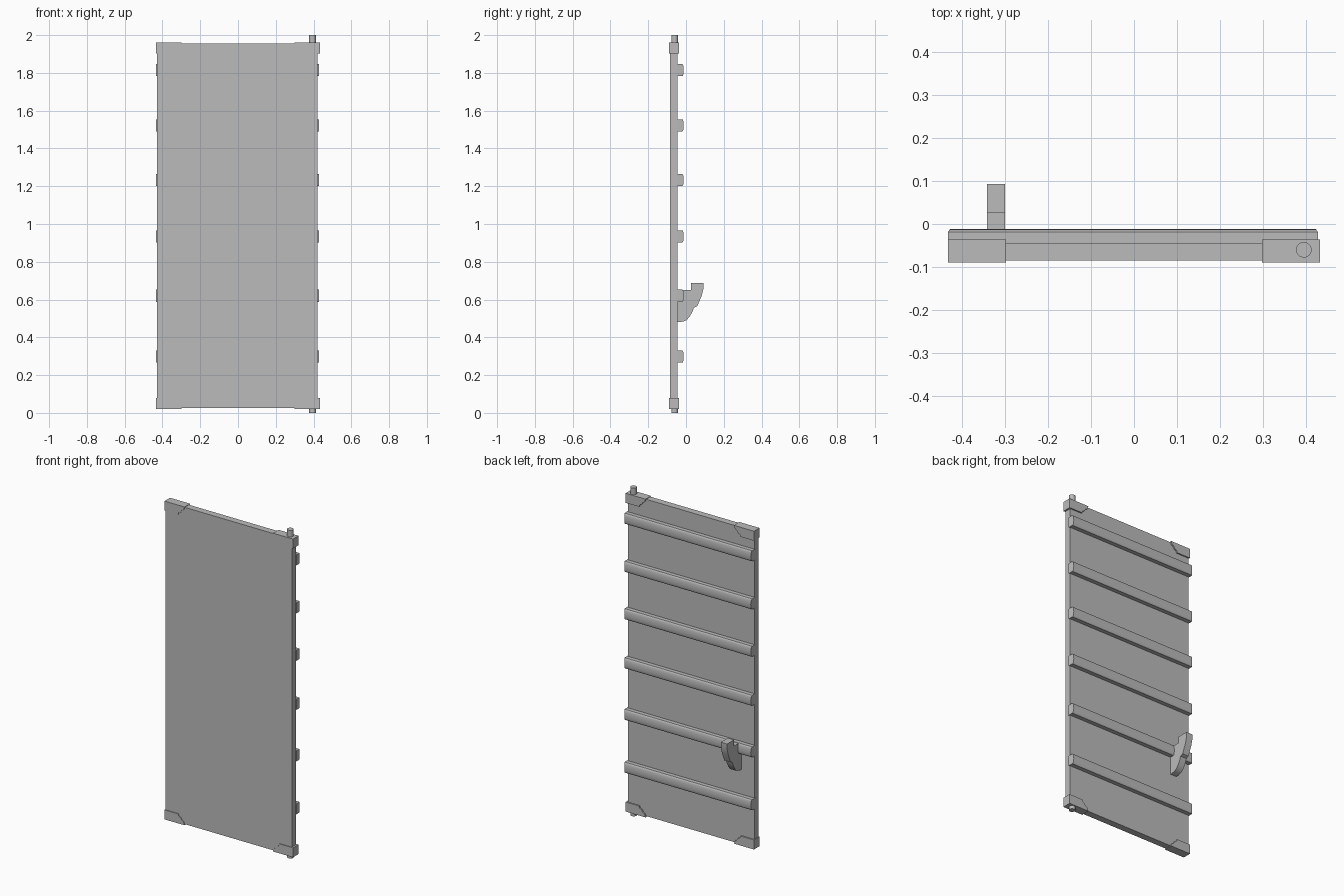
import bpy, bmesh, math
from mathutils import Vector

cube = bpy.data.objects.get("Cube")
if cube:
    bpy.data.objects.remove(cube, do_unlink=True)

grey = bpy.data.materials.new("plain_grey")
grey.use_nodes = True
grey.diffuse_color = (0.5, 0.5, 0.5, 1)
grey.node_tree.nodes["Principled BSDF"].inputs["Base Color"].default_value = (0.5, 0.5, 0.5, 1)


def finish(name, bm, smooth=True):
    bmesh.ops.recalc_face_normals(bm, faces=bm.faces[:])
    mesh = bpy.data.meshes.new(name)
    bm.to_mesh(mesh)
    bm.free()
    mesh.materials.append(grey)
    ob = bpy.data.objects.new(name, mesh)
    bpy.context.collection.objects.link(ob)
    if smooth:
        bpy.ops.object.select_all(action="DESELECT")
        bpy.context.view_layer.objects.active = ob
        ob.select_set(True)
        bpy.ops.object.shade_smooth_by_angle(angle=math.radians(30))
    return ob


def extrude(points, offset):
    """Closed prism from a flat outline."""
    bm = bmesh.new()
    face = bm.faces.new([bm.verts.new(p) for p in points])
    ext = bmesh.ops.extrude_face_region(bm, geom=[face], use_keep_orig=True)
    verts = [g for g in ext["geom"] if isinstance(g, bmesh.types.BMVert)]
    bmesh.ops.translate(bm, verts=verts, vec=Vector(offset))
    return bm


# Main panel
x0, x1, y0, y1, z0, z1 = -0.43, 0.422, -0.085, -0.044, 0.025, 1.956
finish("door_panel", extrude([(x0, y0, z0), (x1, y0, z0), (x1, y1, z0), (x0, y1, z0)],
                             (0, 0, z1 - z0)), False)

# Corner caps with a curved inner edge
cap = [(0.433, 0), (0.298, 0), (0.305, 0.02), (0.317, 0.026),
       (0.325, 0.04), (0.338, 0.045), (0.342, 0.058), (0.433, 0.058)]
for side, sx in (("left", 1), ("right", -1)):
    for level, base, sz in (("bottom", 0.02, 1), ("top", 1.96, -1)):
        pts = [(sx * x, -0.089, base + sz * z) for x, z in cap]
        finish(f"{level}_{side}_cap", extrude(pts, (0, 0.053, 0)), False)

# Horizontal slats: flat sides, crowned back, bevelled ends
for i, z in enumerate((0.298, 0.62, 0.934, 1.233, 1.522, 1.815)):
    h = 0.032
    crown = [(-0.019 + 0.007 * math.sin(math.pi * k / 8), -h * math.cos(math.pi * k / 8))
             for k in range(9)]
    outline = [(-0.05, -h)] + crown + [(-0.05, h)]
    bm = extrude([(-0.433, y, z + dz) for y, dz in outline], (0.861, 0, 0))
    for v in bm.verts:
        inset = max(0, v.co.y + 0.019) * 0.7
        v.co.x += inset if v.co.x < 0 else -inset
    finish(f"slat_{i + 1}", bm)

# Latch handle
latch = [(-0.045, 0.65), (0.026, 0.65), (0.026, 0.688), (0.093, 0.688), (0.092, 0.655),
         (0.083, 0.62), (0.068, 0.585), (0.06, 0.565), (0.042, 0.557), (0.034, 0.535),
         (0.018, 0.508), (0.002, 0.49), (-0.018, 0.483), (-0.045, 0.48)]
finish("latch_handle", extrude([(-0.342, y, z) for y, z in latch], (0.042, 0, 0)))

# Hinge pins
for name, low, high in (("bottom_hinge_pin", 0, 0.03), ("top_hinge_pin", 1.95, 2)):
    ring = [(0.395 + 0.018 * math.cos(a), -0.06 + 0.018 * math.sin(a), low)
            for a in (math.tau * k / 32 for k in range(32))]
    finish(name, extrude(ring, (0, 0, high - low)))
